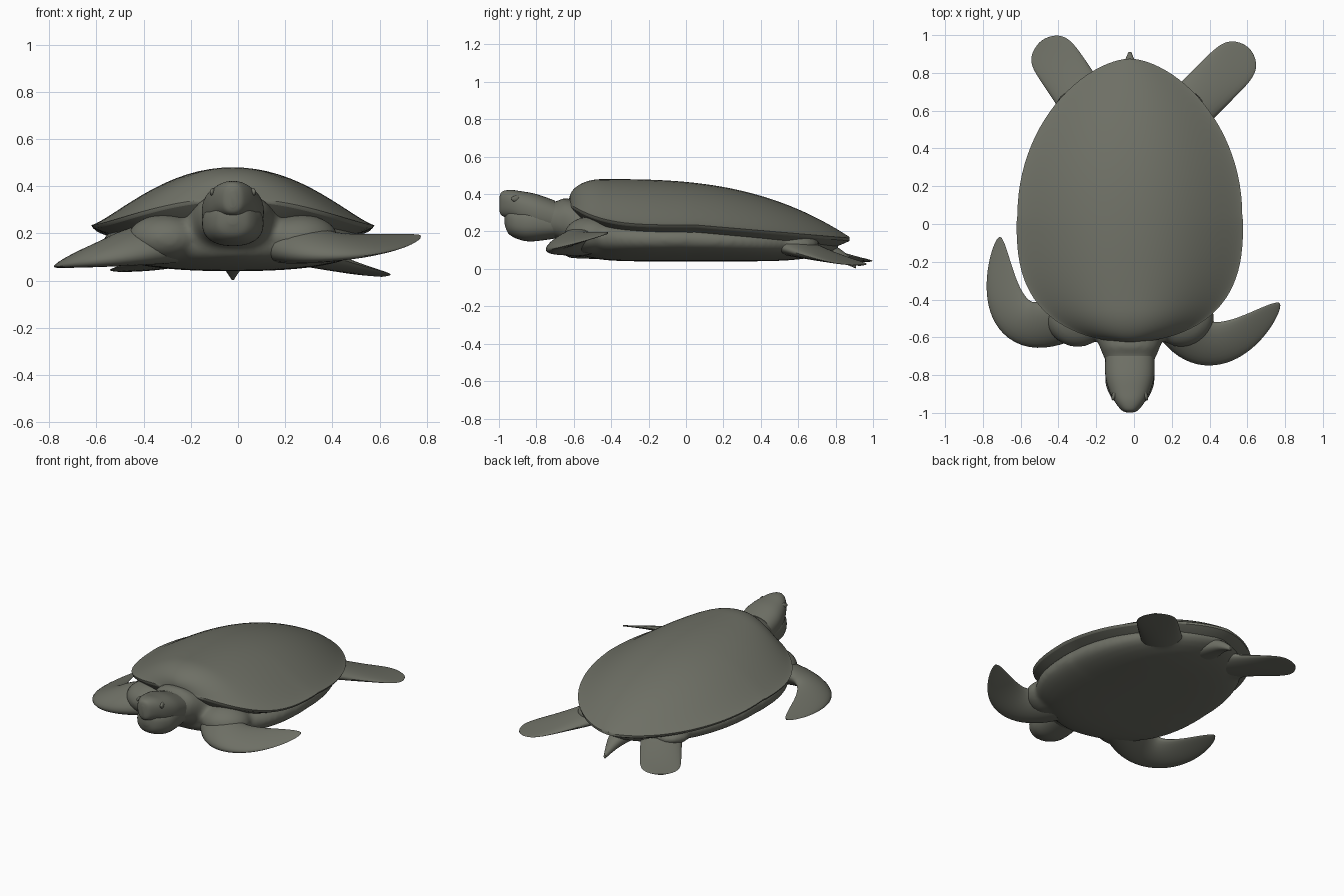
import bpy, bmesh, math
from mathutils import Vector

# Remove the default object
default = bpy.data.objects.get("Cube")
if default:
    bpy.data.objects.remove(default, do_unlink=True)

# One skin colour for the whole animal
SKIN = (0.155, 0.16, 0.13, 1)
skin = bpy.data.materials.new("grey_green_skin")
skin.use_nodes = True
skin.diffuse_color = SKIN
skin.node_tree.nodes["Principled BSDF"].inputs["Base Color"].default_value = SKIN

MIDDLE = -0.022  # the body's centre line in x
UP = Vector((0, 0, 1))


def finish(name, bm):
    """Turn a bmesh into a smooth shaded object with the skin material."""
    bmesh.ops.recalc_face_normals(bm, faces=bm.faces)
    mesh = bpy.data.meshes.new(name)
    bm.to_mesh(mesh)
    bm.free()
    mesh.materials.append(skin)
    part = bpy.data.objects.new(name, mesh)
    bpy.context.collection.objects.link(part)
    bpy.ops.object.select_all(action="DESELECT")
    part.select_set(True)
    bpy.context.view_layer.objects.active = part
    bpy.ops.object.shade_smooth_by_angle(angle=math.radians(50))
    return part


def loft(name, rings):
    """Skin a closed tube through rings of points."""
    bm = bmesh.new()
    rings = [[bm.verts.new(point) for point in ring] for ring in rings]
    count = len(rings[0])
    for near, far in zip(rings, rings[1:]):
        for k in range(count):
            n = (k + 1) % count
            bm.faces.new((near[k], near[n], far[n], far[k]))
    bm.faces.new(rings[0])
    bm.faces.new(rings[-1])
    return finish(name, bm)


def smooth_stations(stations, steps=6):
    """Fill in stations between the given ones along a smooth spline."""
    last = len(stations) - 1
    for i in range(last):
        before, start, end = stations[max(i - 1, 0)], stations[i], stations[i + 1]
        after = stations[min(i + 2, last)]
        for step in range(steps):
            t = step / steps
            yield [q + t * ((r - p) + t * ((2 * p - 5 * q + 4 * r - u)
                                           + t * (3 * (q - r) + u - p))) / 2
                   for p, q, r, u in zip(before, start, end, after)]
    yield stations[last]


def circle(count):
    for k in range(count):
        angle = math.tau * k / count
        yield math.cos(angle), math.sin(angle)


def oval_ring(y, half_width, top, bottom):
    """Upright, slightly boxy oval across the centre line."""
    centre, half_height = (top + bottom) / 2, (top - bottom) / 2
    for c, s in circle(40):
        yield (MIDDLE + half_width * math.copysign(abs(c) ** 0.85, c), y,
               centre + half_height * math.copysign(abs(s) ** 0.85, s))


def oval_tube(name, stations):
    """Loft from rows of y, half width, top, bottom."""
    return loft(name, [list(oval_ring(*row)) for row in smooth_stations(stations)])


def shell_measures(s):
    """Position, half width, rim and top height; s runs from -1 front to 1 rear."""
    if s < 0:
        y = 0.05 + 0.675 * s
        width = 0.595 * (1 - abs(s) ** 3) ** 0.5
        rim = 0.235 + 0.115 * s ** 4
    else:
        y = 0.05 + 0.825 * s
        width = 0.59 * (1 - s ** 2) ** 0.6
        rim = 0.235 - 0.07 * s
    crest = -0.45
    if y < crest:
        brow = min(1, (crest - y) / 0.175)
        top = 0.37 + 0.11 * math.sqrt(1 - brow ** 2)
    else:
        top = 0.48 - 0.31 * ((y - crest) / 1.325) ** 2.8
    return y, width + 0.005, rim, top


def shell_ring(s):
    """Dome that flares out at the rim, over an underside sloping inward."""
    y, half_width, rim, top = shell_measures(s)
    count = 36
    spread = [-math.cos(math.pi * k / count) for k in range(count + 1)]
    for t in spread:
        dome = max(0, 1 - abs(t) ** 2.2) ** 1.3
        yield MIDDLE + half_width * t, y, rim + (top - rim) * dome
    for t in reversed(spread):
        yield (MIDDLE + half_width * t * 0.985, y,
               rim - 0.015 - 0.12 * (1 - t * t) * (1 - s ** 4))


def belly_ring(s):
    """Soft body that follows the shell outline, a little smaller."""
    y, half_width, rim, top = shell_measures(s)
    return oval_ring(y * 0.97 - 0.03, half_width * 0.92,
                     min(rim + 0.04, 0.28), 0.04 + 0.07 * s ** 6)


def flipper(name, side, root, elbow, tip, width, thickness, bluntness, tilt):
    """Tapering blade swept along a bent path, its leading edge tilted down."""
    root, elbow, tip = Vector(root), Vector(elbow), Vector(tip)
    rings = []
    steps = 36
    for k in range(steps + 1):
        t = math.sin(math.pi / 2 * k / steps)
        centre = root.lerp(elbow, t).lerp(elbow.lerp(tip, t), t)
        along = (elbow - root).lerp(tip - elbow, t)
        axis = along.cross(UP).normalized() * side - UP * tilt
        axis.normalize()
        normal = (UP - axis * UP.dot(axis)).normalized()
        reach = width * (1 - t ** bluntness) ** 0.65 + 0.004
        depth = thickness * (1 - t) ** 1.3 + 0.004
        rings.append([centre + axis * (reach * c) + normal * (depth * s)
                      for c, s in circle(24)])
    loft(name, rings)


def bump(name, location, size, turn):
    """Stretched ball for eyelids and muscle swellings."""
    bm = bmesh.new()
    bmesh.ops.create_uvsphere(bm, u_segments=24, v_segments=14, radius=1)
    part = finish(name, bm)
    part.location, part.scale = location, size
    part.rotation_euler.z = turn
    return part


# Shell and the body beneath it
stations = [math.sin(math.pi * (k / 48 - 0.5)) for k in range(49)]
loft("shell", [list(shell_ring(s)) for s in stations])
trunk = loft("body", [list(belly_ring(s)) for s in stations])

# Neck with a skin fold behind the head
flesh = [oval_tube("neck", [
    (-0.8, 0.09, 0.37, 0.18), (-0.7, 0.14, 0.36, 0.16),
    (-0.65, 0.16, 0.38, 0.14), (-0.6, 0.18, 0.37, 0.11),
    (-0.45, 0.22, 0.36, 0.1)])]

# Skull and beak closing over a lower jaw
oval_tube("skull", [
    (-0.998, 0.015, 0.38, 0.31), (-0.985, 0.045, 0.412, 0.285),
    (-0.94, 0.08, 0.422, 0.265), (-0.88, 0.11, 0.415, 0.23),
    (-0.8, 0.13, 0.4, 0.2), (-0.7, 0.13, 0.365, 0.18)])
oval_tube("lower_jaw", [
    (-0.97, 0.02, 0.29, 0.24), (-0.95, 0.07, 0.32, 0.19),
    (-0.9, 0.108, 0.33, 0.16), (-0.82, 0.13, 0.34, 0.147),
    (-0.65, 0.12, 0.3, 0.17)])

# Tail drooping to the ground
oval_tube("tail", [
    (0.62, 0.1, 0.16, 0.06), (0.8, 0.05, 0.12, 0.04),
    (0.91, 0.008, 0.03, 0.002)])

# Eyelids, shoulders and hips on both sides
for side, label in ((1, "left"), (-1, "right")):
    bump(label + "_eyelid", (MIDDLE + side * 0.082, -0.905, 0.375),
         (0.012, 0.03, 0.018), side * 0.35)
    flesh.append(bump(label + "_shoulder", (MIDDLE + side * 0.29, -0.51, 0.18),
                      (0.16, 0.14, 0.1), side * 0.4))
    flesh.append(bump(label + "_hip", (MIDDLE + side * 0.27, 0.58, 0.13),
                      (0.13, 0.14, 0.06), side * -0.7))

# Blend neck, shoulders and hips into one soft body
bpy.ops.object.select_all(action="DESELECT")
for part in flesh + [trunk]:
    part.select_set(True)
bpy.context.view_layer.objects.active = trunk
bpy.ops.object.join()
remesh = trunk.modifiers.new("blend", "REMESH")
remesh.mode, remesh.voxel_size, remesh.use_smooth_shade = "VOXEL", 0.015, True
soften = trunk.modifiers.new("soften", "SMOOTH")
soften.factor, soften.iterations = 0.5, 10

# Front flippers, the right one swept further back
front = dict(width=0.128, thickness=0.085, bluntness=3, tilt=0.4)
flipper("front_left_flipper", 1, (0.22, -0.5, 0.17), (0.4, -0.8, 0.11),
        (0.77, -0.42, 0.19), **front)
flipper("front_right_flipper", -1, (-0.28, -0.45, 0.17), (-0.74, -0.73, 0.1),
        (-0.71, -0.07, 0.08), **front)

# Rear flippers, broad paddles
rear = dict(width=0.125, thickness=0.05, bluntness=10, tilt=0)
flipper("rear_left_flipper", 1, (0.26, 0.58, 0.12), (0.44, 0.76, 0.055),
        (0.61, 0.93, 0.02), **rear)
flipper("rear_right_flipper", -1, (-0.24, 0.6, 0.12), (-0.36, 0.8, 0.06),
        (-0.49, 0.97, 0.04), **rear)
